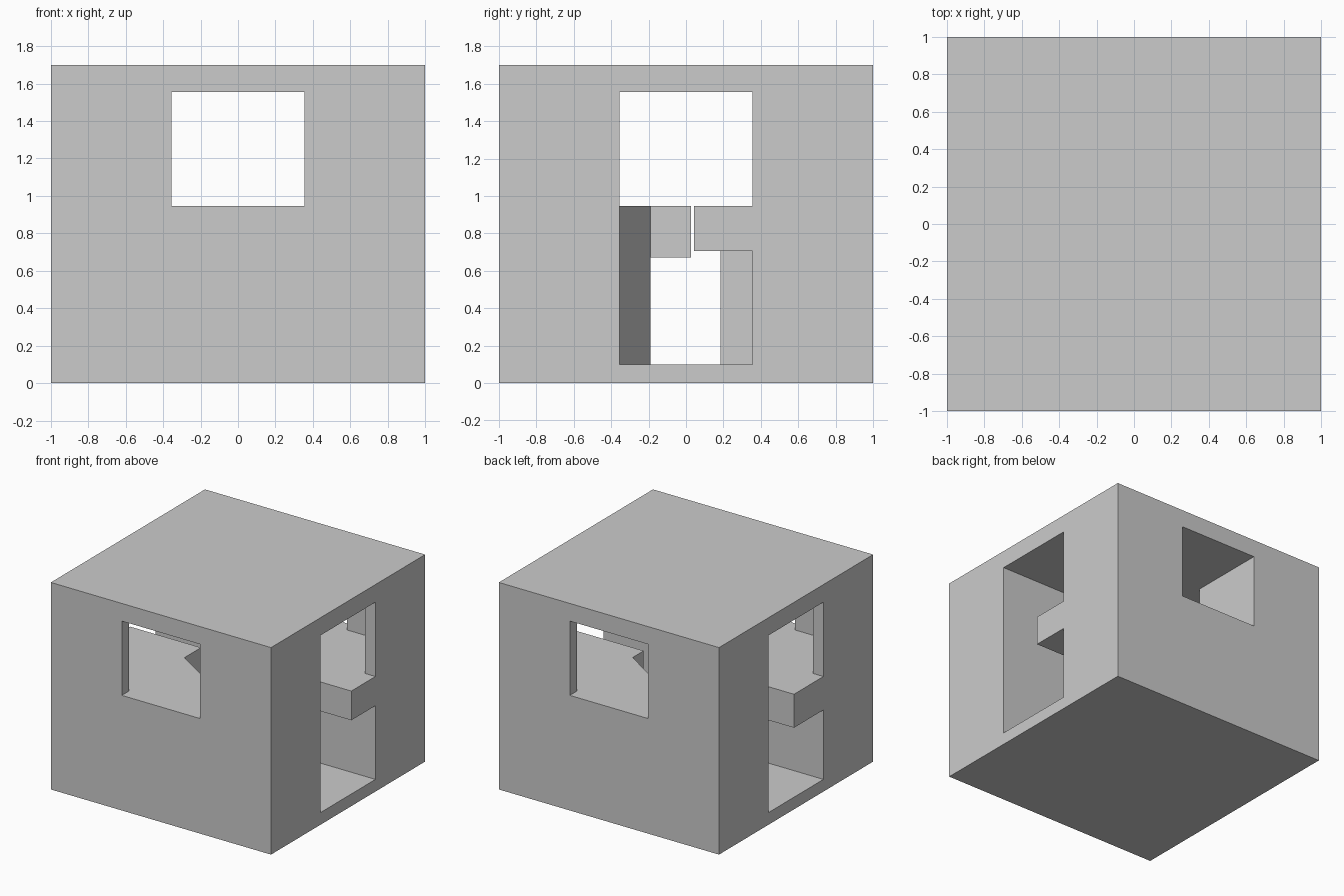
import bpy, bmesh

if "Cube" in bpy.data.objects:
    bpy.data.objects.remove(bpy.data.objects["Cube"])

W, I, O = 0.355, 0.905, 1.1      # half opening, inner wall face, beyond outer wall
SILL, HEAD, FLOOR = 0.945, 1.555, 0.10


def prism(name, outline, z0, z1):
    """Extrude a plan outline from z0 to z1."""
    bm = bmesh.new()
    face = bm.faces.new([bm.verts.new((x, y, z0)) for x, y in outline])
    ext = bmesh.ops.extrude_face_region(bm, geom=[face])
    for v in ext["geom"]:
        if isinstance(v, bmesh.types.BMVert):
            v.co.z = z1
    bmesh.ops.recalc_face_normals(bm, faces=bm.faces[:])
    mesh = bpy.data.meshes.new(name)
    bm.to_mesh(mesh)
    bm.free()
    ob = bpy.data.objects.new(name, mesh)
    bpy.context.collection.objects.link(ob)
    return ob


def carve(target, cutter):
    """Subtract the cutter and remove it."""
    cutter.hide_render = True
    mod = target.modifiers.new("carve", 'BOOLEAN')
    mod.operation, mod.solver, mod.object = 'DIFFERENCE', 'EXACT', cutter
    bpy.context.view_layer.objects.active = target
    bpy.ops.object.modifier_apply(modifier=mod.name)
    bpy.data.objects.remove(cutter)


# Solid outer block
block = prism("bunker_block", [(-1, -1), (1, -1), (1, 1), (-1, 1)], 0, 1.7)

# Upper room: two hollow corners, two solid corners, four openings
room = [(-W, -O), (W, -O), (W, -W), (O, -W), (O, W), (I, W), (I, I), (W, I)]
room += [(-x, -y) for x, y in room]
# order the second half so the outline runs on round the plan
room = room[:8] + [(W, O), (-W, O), (-W, W), (-O, W), (-O, -W), (-I, -W), (-I, -I), (-W, -I)]
carve(block, prism("room_cutter", room, SILL, HEAD))

# Lower passage with two chamfered inner corners
passage = [(-O, -W), (-W, -W), (-W, -0.19), (-0.09, -W), (O, -W),
           (O, W), (W, W), (W, 0.185), (0.09, W), (-O, W)]
carve(block, prism("passage_cutter", passage, FLOOR, 0.67))

# Open well above the passage, leaving a ledge on each side
well = [(-W, -0.19), (-0.09, -W), (O, -W), (O, 0.042), (W, 0.042),
        (W, 0.185), (0.09, W), (-O, W), (-O, 0.027), (-W, 0.027)]
carve(block, prism("well_cutter", well, 0.6, 1.0))

# Slightly thinner ledge on the right
carve(block, prism("ledge_cutter", [(W, 0), (O, 0), (O, W), (W, W)], 0.6, 0.705))
